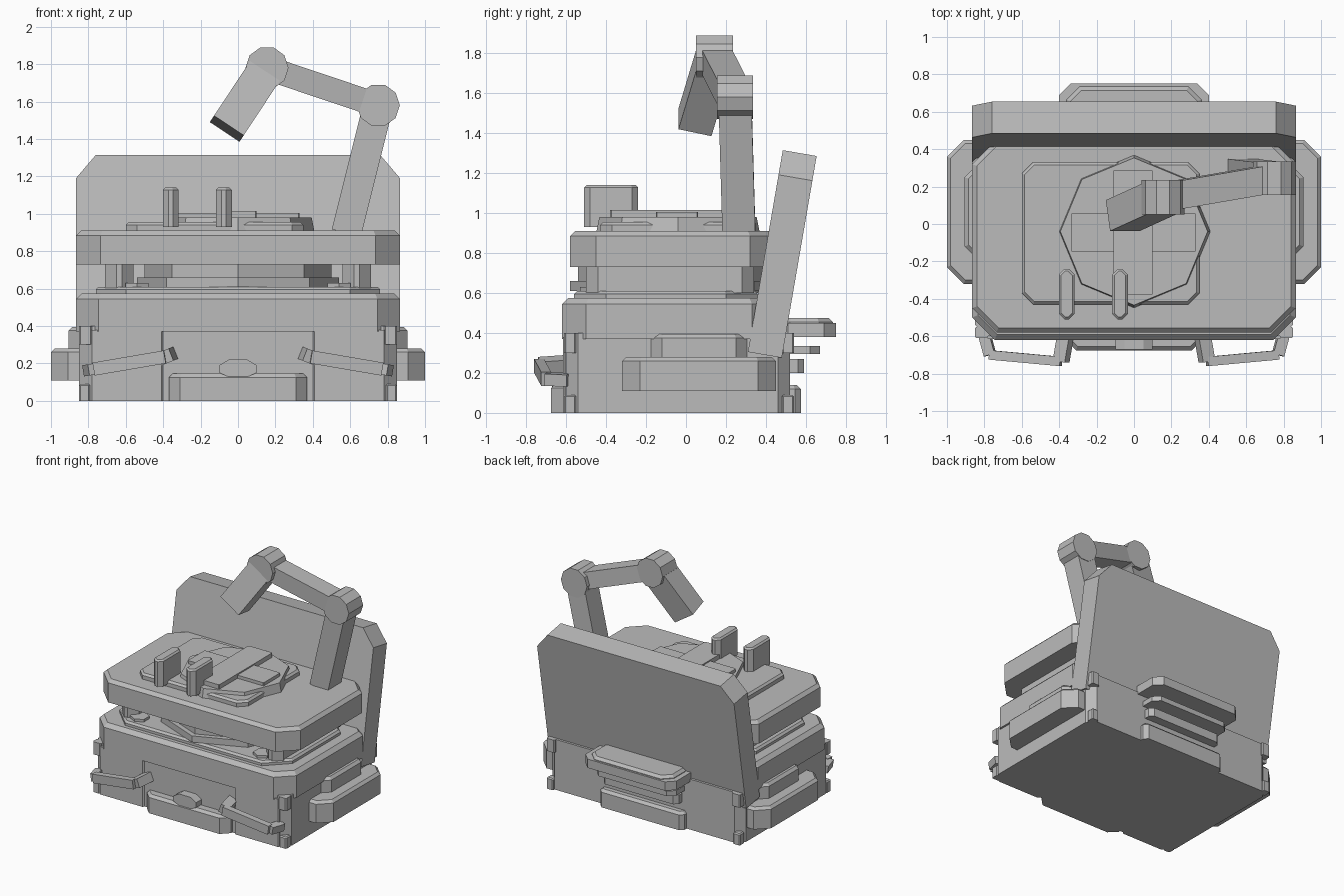
import bpy, bmesh, math
from mathutils import Vector, Matrix

cube = bpy.data.objects.get("Cube")
if cube:
    bpy.data.objects.remove(cube, do_unlink=True)

grey = bpy.data.materials.new("plain_grey")
grey.use_nodes = True
colour = (0.5, 0.5, 0.5, 1)
grey.diffuse_color = colour
grey.node_tree.nodes["Principled BSDF"].inputs["Base Color"].default_value = colour


def finish(name, bm, matrix=None):
    """Turn a bmesh into a flat shaded object."""
    bmesh.ops.recalc_face_normals(bm, faces=bm.faces)
    mesh = bpy.data.meshes.new(name)
    bm.to_mesh(mesh)
    bm.free()
    mesh.materials.append(grey)
    ob = bpy.data.objects.new(name, mesh)
    if matrix:
        ob.matrix_world = matrix
    bpy.context.collection.objects.link(ob)
    return ob


def loft(name, rings, matrix=None):
    """Join matching rings of points and cap both ends."""
    bm = bmesh.new()
    rows = [[bm.verts.new(p) for p in ring] for ring in rings]
    n = len(rows[0])
    for a, b in zip(rows, rows[1:]):
        for i in range(n):
            j = (i + 1) % n
            bm.faces.new((a[i], a[j], b[j], b[i]))
    bm.faces.new(rows[0][::-1])
    bm.faces.new(rows[-1])
    return finish(name, bm, matrix)


def slab(name, x, y, z, cut=0.02, top=0.0):
    """Block with clipped vertical corners and an optional sloped top rim."""
    cx, cy = sum(x) / 2, sum(y) / 2

    def ring(inset, height):
        a, b = (x[1] - x[0]) / 2 - inset, (y[1] - y[0]) / 2 - inset
        c = max(cut - inset * 0.6, 0.004)
        quarter = [(a, b - c), (a - c, b)]
        pts = []
        for sx, sy in ((1, 1), (-1, 1), (-1, -1), (1, -1)):
            q = quarter if sx * sy > 0 else quarter[::-1]
            pts += [(cx + sx * u, cy + sy * v, height) for u, v in q]
        return pts

    rings = [ring(0, z[0]), ring(0, z[1] - top)]
    if top:
        rings.append(ring(top, z[1]))
    return loft(name, rings)


def profile(name, points, y0, y1, matrix=None):
    """Push an x/z outline along y."""
    return loft(name, [[(px, y, pz) for px, pz in points] for y in (y0, y1)], matrix)


def disc(name, centre, radius, depth, sides, axis="Z", turn=0.0, taper=1.0):
    bm = bmesh.new()
    bmesh.ops.create_cone(bm, cap_ends=True, segments=sides, radius1=radius,
                          radius2=radius * taper, depth=depth)
    rot = Matrix.Rotation(math.pi / 2, 4, "X") if axis == "Y" else Matrix()
    return finish(name, bm, Matrix.Translation(centre) @ rot @ Matrix.Rotation(turn, 4, "Z"))


def beam(name, start, end, width, depth):
    """Square bar between two points, its depth lying near the y axis."""
    start, end = Vector(start), Vector(end)
    d = (end - start).normalized()
    side = d.cross(Vector((0, 1, 0))).normalized()
    across = side.cross(d)
    bm = bmesh.new()
    bmesh.ops.create_cube(bm, size=1)
    bmesh.ops.scale(bm, verts=bm.verts, vec=(width, depth, (end - start).length))
    m = Matrix((side, across, d)).transposed().to_4x4()
    return finish(name, bm, Matrix.Translation((start + end) / 2) @ m)


# Base and lower body
slab("base", (-0.85, 0.85), (-0.6, 0.52), (0, 0.4), 0.06)
slab("lower_body", (-0.865, 0.865), (-0.62, 0.45), (0.37, 0.575), 0.12, 0.03)
slab("lower_body_plate", (-0.76, 0.76), (-0.56, 0.36), (0.57, 0.61), 0.16, 0.015)

# Neck between the two bodies
disc("neck_drum", (0, -0.04, 0.67), 0.5, 0.14, 8)
disc("neck_ring", (0, -0.04, 0.635), 0.54, 0.05, 8)

# Upper body and its dial
slab("upper_body", (-0.865, 0.865), (-0.58, 0.45), (0.73, 0.91), 0.13, 0.025)
slab("top_plate", (-0.6, 0.35), (-0.43, 0.33), (0.9, 0.955), 0.06, 0.015)
disc("dial", (0, -0.04, 0.94), 0.41, 0.08, 8, taper=0.96)
slab("dial_cross_bar", (-0.335, 0.33), (-0.15, 0.06), (0.97, 1.005), 0.006)
slab("dial_long_bar", (-0.11, 0.1), (-0.38, 0.29), (0.97, 1.015), 0.006)
for name, x in (("outer_peg", -0.36), ("inner_peg", -0.075)):
    slab(name, (x - 0.042, x + 0.042), (-0.51, -0.24), (0.93, 1.14), 0.03, 0.012)

# Leaning back panel
tilt = Matrix.Translation((0, 0.31, 0.305)) @ Matrix.Rotation(math.radians(-9.8), 4, "X")
panel = [(-0.865, 0), (0.865, 0), (0.865, 0.9), (0.76, 1.025), (-0.76, 1.025), (-0.865, 0.9)]
profile("back_panel", panel, 0, 0.172, tilt)

# Rear shelf and ribs
slab("rear_shelf_top", (-0.36, 0.36), (0.45, 0.735), (0.44, 0.475), 0.07, 0.02)
slab("rear_shelf", (-0.4, 0.4), (0.45, 0.75), (0.38, 0.45), 0.06)
slab("rear_middle_rib", (-0.35, 0.35), (0.45, 0.67), (0.295, 0.335), 0.05)
slab("rear_low_rib", (-0.33, 0.33), (0.45, 0.59), (0.2, 0.27), 0.03)
slab("rear_foot", (-0.37, 0.37), (0.45, 0.575), (0, 0.14), 0.03, 0.02)

# Front step and lamp
slab("front_step", (-0.37, 0.37), (-0.675, -0.5), (0, 0.145), 0.06, 0.02)
lamp = [(-0.1, 0.15), (-0.03, 0.12), (0.03, 0.12), (0.1, 0.15), (0.1, 0.19),
        (0.05, 0.22), (-0.05, 0.22), (-0.1, 0.19)]
profile("front_lamp", lamp, -0.67, -0.58)

# Mirrored details
for side, s in (("left", 1), ("right", -1)):
    def span(a, b):
        return tuple(sorted((s * a, s * b)))

    slab(side + "_side_tank", span(0.7, 1.0), (-0.32, 0.45), (0.11, 0.28), 0.09, 0.02)
    slab(side + "_side_cover", span(0.7, 0.905), (-0.18, 0.31), (0.27, 0.395), 0.06, 0.02)
    slab(side + "_front_panel", span(0.4, 0.79), (-0.615, -0.5), (0, 0.38), 0.01)
    for y in (-0.58, 0.51):
        slab(side + "_foot", span(0.79, 0.85), (y - 0.03, y + 0.03), (0, 0.09), 0.008, 0.008)
        slab(side + "_corner_block", span(0.78, 0.85), (y - 0.03, y + 0.03), (0.3, 0.4), 0.008)
    slab(side + "_neck_rail", span(0.56, 0.71), (-0.5, 0.34), (0.6, 0.74), 0.06)
    disc(side + "_clamp", (s * 0.54, -0.46, 0.61), 0.07, 0.04, 6)
    # Slanted grab handle
    outer, inner = (s * 0.77, -0.7, 0.17), (s * 0.39, -0.735, 0.235)
    beam(side + "_handle", outer, inner, 0.07, 0.05)
    beam(side + "_handle_inner_post", inner, (s * 0.365, -0.59, 0.245), 0.07, 0.07)
    beam(side + "_handle_outer_post", outer, (s * 0.8, -0.59, 0.165), 0.06, 0.06)

# Jointed arm
elbow, head = (0.75, 0.245, 1.58), (0.155, 0.143, 1.78)
beam("arm_post", (0.58, 0.265, 0.9), elbow, 0.16, 0.165)
disc("arm_elbow", elbow, 0.115, 0.18, 10, "Y", math.pi / 10)
beam("arm_link", elbow, head, 0.13, 0.15)
disc("arm_head", head, 0.115, 0.185, 10, "Y", math.pi / 10)
beam("arm_tip", head, (-0.06, 0.045, 1.455), 0.19, 0.17)
